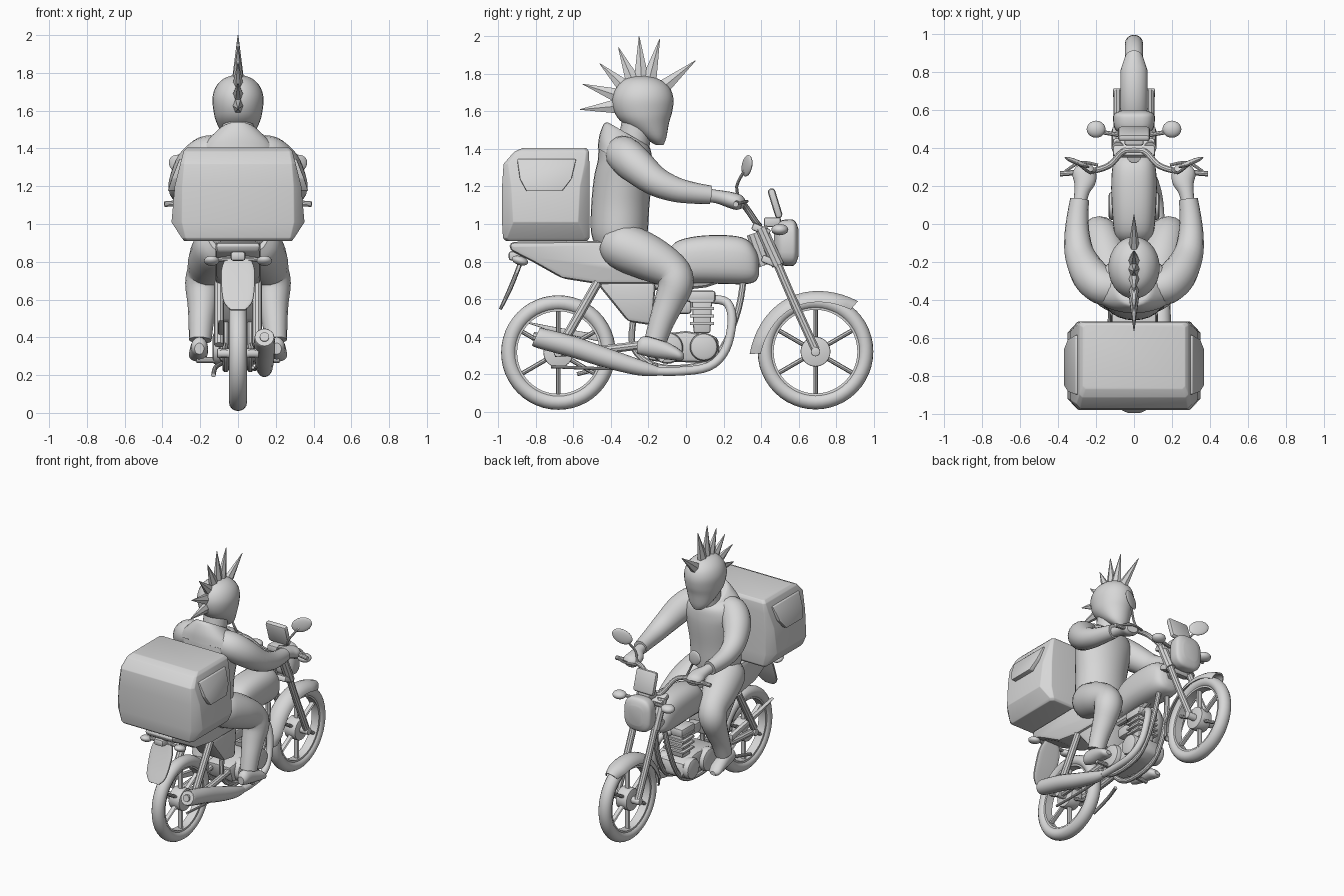
import bpy, bmesh, math
from mathutils import Vector, Matrix, Euler

grey = bpy.data.materials.new("plain_grey")
grey.diffuse_color = (0.68, 0.68, 0.68, 1)


def finish(name, bm, bevel=0, segs=2):
    bmesh.ops.recalc_face_normals(bm, faces=bm.faces)
    if bevel:
        edges = [e for e in bm.edges if e.calc_face_angle(0) > 0.3]
        bmesh.ops.bevel(bm, geom=edges, offset=bevel, segments=segs, profile=0.5, affect='EDGES')
    me = bpy.data.meshes.new(name)
    bm.to_mesh(me)
    bm.free()
    me.materials.append(grey)
    ob = bpy.data.objects.new(name, me)
    bpy.context.collection.objects.link(ob)


def rings(name, loops, bevel=0, closed=False):
    """Bridge a list of equal-length point loops into a solid."""
    bm = bmesh.new()
    vs = [[bm.verts.new(p) for p in loop] for loop in loops]
    n = len(vs[0])
    for a, b in list(zip(vs, vs[1:])) + ([(vs[-1], vs[0])] if closed else []):
        for i in range(n):
            bm.faces.new((a[i], a[(i + 1) % n], b[(i + 1) % n], b[i]))
    if not closed:
        bm.faces.new(vs[0])
        bm.faces.new(vs[-1])
    finish(name, bm, bevel)


def smooth_path(secs, steps):
    out = []
    for i in range(len(secs) - 1):
        p0, p1, p2, p3 = (secs[max(0, min(len(secs) - 1, i + k))] for k in (-1, 0, 1, 2))
        for s in range(steps):
            t = s / steps
            out.append([0.5 * (2 * b + (c - a) * t + (2 * a - 5 * b + 4 * c - d) * t * t
                               + (3 * b - a - 3 * c + d) * t ** 3) for a, b, c, d in zip(p0, p1, p2, p3)])
    return out + [list(secs[-1])]


def loft(name, secs, n=16, steps=4, axis=None, power=2.0):
    """Smooth body through sections (x, y, z, half width, half depth)."""
    secs = smooth_path([tuple(s) + ((s[3],) if len(s) == 4 else ()) for s in secs], steps)
    pts = [Vector(s[:3]) for s in secs]
    ref = Vector((1, 0, 0)) if abs((pts[-1] - pts[0]).normalized().x) < 0.75 else Vector((0, 0, 1))
    loops = []
    for i, s in enumerate(secs):
        t = (Vector(axis) if axis else pts[min(i + 1, len(pts) - 1)] - pts[max(i - 1, 0)]).normalized()
        u = (ref - t * ref.dot(t)).normalized()
        v = t.cross(u)
        loop = []
        for k in range(n):
            a = 2 * math.pi * k / n
            c, d = (math.copysign(abs(f) ** (2 / power), f) for f in (math.cos(a), math.sin(a)))
            loop.append(pts[i] + u * max(s[3], .002) * c + v * max(s[4], .002) * d)
        loops.append(loop)
    rings(name, loops)


def tube(name, pts, r, n=10):
    loft(name, [tuple(p) + (r,) for p in pts], n=n)


def prism(name, profile, half, bevel=0.0, x=0):
    """Side profile (y, z) extruded across x."""
    rings(name, [[(x + s * half, y, z) for y, z in profile] for s in (-1, 1)], bevel)


def box(name, c, size, bevel=0.01, rot=(0, 0, 0)):
    bm = bmesh.new()
    bmesh.ops.create_cube(bm, size=1)
    bmesh.ops.transform(bm, verts=bm.verts, matrix=Matrix.LocRotScale(Vector(c), Euler(rot), Vector(size)))
    finish(name, bm, bevel)


def ball(name, c, radii, rot=(0, 0, 0)):
    bm = bmesh.new()
    bmesh.ops.create_uvsphere(bm, u_segments=20, v_segments=12, radius=1)
    bmesh.ops.transform(bm, verts=bm.verts, matrix=Matrix.LocRotScale(Vector(c), Euler(rot), Vector(radii)))
    finish(name, bm)


def disc(name, c, r, half, n=24, bevel=0.006):
    prism(name, [(c[1] + r * math.cos(2 * math.pi * k / n), c[2] + r * math.sin(2 * math.pi * k / n))
                 for k in range(n)], half, bevel, c[0])


def lathe(name, c, profile, n=48):
    """Ring around an x axle from a closed (x, radius) profile."""
    rings(name, [[(x, c[0] + r * math.cos(2 * math.pi * k / n), c[1] + r * math.sin(2 * math.pi * k / n))
                  for x, r in profile] for k in range(n)], closed=True)


# Wheels
for label, c, R in (("rear", (-0.68, 0.315), 0.305), ("front", (0.69, 0.32), 0.308)):
    lathe(label + "_tyre", c, [(0.047 * math.cos(k * math.pi / 8), R - .042 + .042 * math.sin(k * math.pi / 8))
                               for k in range(16)])
    lathe(label + "_rim", c, [(-.03, R - .085), (.03, R - .085), (.033, R - .06), (-.033, R - .06)])
    disc(label + "_hub", (0, *c), 0.08, 0.045)
    disc(label + "_axle", (0, *c), 0.025, 0.11)
    for k in range(6):
        a = math.radians(90 + 60 * k)
        loft(label + "_spoke", [(0, c[0] + math.cos(a) * r, c[1] + math.sin(a) * r, .02, .012)
                                for r in (.06, .15, R - .075)], n=8)

# Front fender: curved shell wrapping over the tyre, flared at both ends
loops = []
for k in range(19):
    f = k / 18
    a = math.radians(182 - 132 * f)
    r0 = .322 + .03 * abs(2 * f - 1) ** 3
    w = .072 * (1 - .35 * max(0, abs(2 * f - 1) - .8) / .2)
    sec = [(sx * w * math.sin(b), r0 - drop * (1 - math.cos(b)) - th)
           for sx, drop, th, order in ((1, .06, 0, 1), (.9, .05, .01, -1))
           for b in [order * math.radians(q) for q in range(-90, 91, 20)]]
    loops.append([(x, .69 + r * math.cos(a), .32 + r * math.sin(a)) for x, r in sec])
rings("front_fender", loops)

# Fork, headlight and instruments
for s in (-1, 1):
    tube("fork_leg", [(s * .085, .42, .95), (s * .085, .55, .64), (s * .085, .69, .33)], .024)
    tube("fork_slider", [(s * .085, .40, .98), (s * .085, .44, .89), (s * .085, .49, .78)], .034)
    tube("front_signal_stalk", [(s * .08, .47, .96), (s * .2, .49, .97)], .012)
    ball("front_signal", (s * .2, .5, .97), (.05, .045, .03))
box("upper_fork_clamp", (0, .40, .97), (.22, .1, .04), rot=(-.4, 0, 0))
box("lower_fork_clamp", (0, .45, .8), (.22, .1, .04), rot=(-.4, 0, 0))
tube("head_tube", [(0, .36, .95), (0, .42, .78)], .04)
loft("headlight", [(0, .47, .9, .05, .07), (0, .50, .9, .1, .115), (0, .56, .9, .11, .125),
                   (0, .585, .9, .1, .11), (0, .6, .9, .06, .07)], axis=(0, 1, 0), power=3, n=24)
box("instrument_panel", (0, .475, 1.11), (.17, .04, .165), .018, (.3, 0, 0))
box("instrument_mount", (0, .46, 1.01), (.1, .09, .05))

# Handlebars and mirrors
for s in (-1, 1):
    tube("handlebar", [(0, .39, .99), (s * .06, .38, 1.0), (s * .13, .31, 1.1), (s * .22, .28, 1.12),
                       (s * .3, .275, 1.115)], .017)
    tube("grip", [(s * .2, .28, 1.12), (s * .39, .265, 1.105)], .015)
    tube("brake_lever", [(s * .19, .31, 1.12), (s * .28, .325, 1.12), (s * .36, .28, 1.11)], .008, 8)
    tube("mirror_stalk", [(s * .2, .29, 1.12), (s * .23, .27, 1.2), (s * .29, .315, 1.29)], .008, 8)
    ball("mirror", (s * .3, .325, 1.31), (.075, .014, .052), (0, s * -.45, s * .38))

# Tank, seat and bodywork
loft("fuel_tank", [(0, -.12, .74, .06, .07), (0, -.06, .79, .1, .11), (0, .06, .81, .115, .125),
                   (0, .22, .81, .12, .13), (0, .32, .80, .11, .12), (0, .37, .78, .085, .085),
                   (0, .39, .77, .04, .04)], axis=(0, 1, 0), power=2.6, n=28)
prism("seat", [(-.94, .905), (-.45, .91), (-.3, .8), (-.05, .8), (-.05, .68), (-.47, .68), (-.66, .71), (-.82, .8),
               (-.94, .86)], .12, .025)
prism("side_panel", [(-.48, .69), (-.16, .69), (-.18, .46), (-.31, .48)], .11, .025)
loft("number_plate", [(0, -.87, .83, .06, .014), (0, -.895, .76, .088, .012), (0, -.935, .66, .088, .012),
                      (0, -.97, .585, .075, .01), (0, -.99, .545, .04, .008)], power=4, n=20)
box("tail_light", (0, -.91, .83), (.08, .07, .05), .015)
for s in (-1, 1):
    tube("rear_signal_stalk", [(s * .02, -.88, .815), (s * .14, -.88, .81)], .012)
    ball("rear_signal", (s * .14, -.885, .805), (.04, .045, .024), (-.3, 0, 0))
    tube("rear_shock", [(s * .1, -.47, .69), (s * .1, -.66, .36)], .026)
    tube("swingarm", [(s * .075, -.7, .315), (s * .075, -.45, .33), (s * .07, -.2, .36)], .024)
    tube("frame_cradle", [(s * .03, .31, .74), (s * .05, .28, .55), (s * .06, .2, .35), (s * .065, .08, .25),
                          (s * .065, -.15, .24), (s * .065, -.28, .34), (s * .065, -.28, .5)], .018)
    tube("foot_peg", [(s * .05, -.13, .28), (s * .22, -.13, .28)], .015)
tube("frame_spine", [(0, .36, .82), (0, .1, .69), (0, -.3, .68)], .03)
prism("chain_guard", [(-.9, .49), (-.72, .455), (-.4, .40), (-.4, .36), (-.72, .43)], .015, .004, -.09)
tube("side_stand", [(-.09, -.3, .26), (-.12, -.42, .24), (-.13, -.58, .2)], .012)
tube("brake_rod", [(.1, -.15, .25), (.09, -.4, .23), (.08, -.72, .24)], .009)

# Engine
prism("crankcase", [(-.24, .4), (.0, .43), (.17, .4), (.18, .3), (.1, .26), (-.2, .27)], .1, .025)
for s in (-1, 1):
    disc("engine_cover", (s * .1, .095, .345), .075, .035, bevel=.02)
    disc("clutch_cover", (s * .1, -.1, .34), .085, .035, bevel=.02)
prism("cylinder", [(.04, .42), (.13, .42), (.14, .62), (.03, .62)], .065, .01)
for k in range(4):
    box("cooling_fin", (0, .085, .47 + k * .04), (.17, .13, .016), .003)
box("cylinder_head", (0, .08, .615), (.16, .155, .06), .015)
box("carburettor", (0, -.05, .56), (.08, .16, .08), .02)

# Exhaust
tube("exhaust_pipe", [(.03, .14, .6), (.06, .22, .58), (.09, .245, .48), (.11, .21, .33), (.13, .12, .24),
                      (.14, -.05, .215), (.14, -.24, .22)], .024, 14)
loft("muffler", [(.14, -.15, .215, .025), (.14, -.25, .235, .042), (.14, -.42, .285, .052), (.14, -.6, .345, .056),
                 (.14, -.77, .39, .055), (.14, -.80, .40, .05)])
tube("muffler_tip", [(.14, -.78, .395), (.14, -.815, .403)], .025)


# Delivery box: crisp at the top and bottom, with folded corners low on the sides
def box_ring(z, w, y0, y1, cx, cy):
    a, b = w - cx, cy
    return [(w, y0 + b, z), (w, y1 - b, z), (a, y1, z), (-a, y1, z), (-w, y1 - b, z), (-w, y0 + b, z),
            (-a, y0, z), (a, y0, z)]


rings("delivery_box", [box_ring(*r) for r in (
    (.91, .285, -.96, -.525, .02, .02), (.925, .297, -.975, -.515, .02, .02), (1.01, .352, -.98, -.515, .055, .06),
    (1.2, .335, -.98, -.515, .04, .05), (1.32, .305, -.972, -.515, .02, .025), (1.385, .288, -.915, -.517, .015, .015),
    (1.405, .27, -.87, -.53, .015, .015))], .004)
for s in (-1, 1):
    rings("box_flap", [[(s * (.31 - d), -.90, 1.345), (s * (.31 - d), -.585, 1.345), (s * (.352 - d), -.61, 1.24),
                        (s * (.372 - d), -.66, 1.175), (s * (.372 - d), -.85, 1.175), (s * (.352 - d), -.885, 1.24)]
                       for d in (0, .045)], .006)

# Rider torso, collar and limbs
loft("jacket", [(0, -.35, .86, .15, .12), (0, -.355, .95, .18, .15), (0, -.35, 1.1, .185, .155),
                (0, -.335, 1.25, .205, .155), (0, -.325, 1.34, .22, .145), (0, -.33, 1.41, .2, .135),
                (0, -.345, 1.45, .15, .1)], axis=(0, 0, 1), n=28)
loft("collar", [(0, -.345, 1.33, .225, .145), (0, -.335, 1.38, .205, .15), (0, -.325, 1.425, .165, .148),
                (0, -.312, 1.465, .12, .142), (0, -.306, 1.478, .1, .125)], axis=(0, .5, .86), n=28)
tube("neck", [(0, -.28, 1.42), (0, -.25, 1.58)], .085, 16)
for s in (-1, 1):
    loft("sleeve", [(s * .1, -.34, 1.38, .09), (s * .17, -.325, 1.365, .1), (s * .235, -.265, 1.31, .097),
                    (s * .285, -.165, 1.23, .08), (s * .3, -.06, 1.185, .067), (s * .297, .04, 1.165, .057),
                    (s * .287, .13, 1.155, .05)])
    loft("hand", [(s * .287, .1, 1.155, .035), (s * .275, .17, 1.145, .04, .036), (s * .26, .23, 1.13, .06, .042),
                  (s * .265, .28, 1.115, .06, .042), (s * .27, .305, 1.105, .04, .025)])
    loft("trouser_leg", [(s * .08, -.42, .92, .08), (s * .1, -.35, .885, .125), (s * .14, -.2, .82, .122),
                         (s * .17, -.08, .75, .1), (s * .185, -.055, .68, .095), (s * .188, -.09, .58, .08),
                         (s * .195, -.13, .48, .067), (s * .2, -.16, .385, .06)])
    loft("shoe", [(s * .205, -.26, .34, .025, .03), (s * .205, -.23, .35, .042, .05), (s * .205, -.16, .34, .047, .055),
                  (s * .21, -.07, .315, .05, .04), (s * .215, -.03, .3, .042, .028), (s * .215, -.01, .295, .02, .014)],
         axis=(0, 1, 0))

# Helmet and crest of spikes
loft("helmet", [(0, -.14, 1.42, .03, .02), (0, -.165, 1.46, .075, .06), (0, -.215, 1.54, .115, .125),
                (0, -.228, 1.6, .13, .155), (0, -.23, 1.67, .135, .163), (0, -.23, 1.73, .115, .14),
                (0, -.235, 1.772, .072, .09), (0, -.235, 1.79, .015, .02)], axis=(0, 0, 1), n=28)
centre = Vector((0, -.23, 1.64))
for y, z in ((.05, 1.87), (-.14, 1.985), (-.25, 2.0), (-.36, 1.94), (-.46, 1.855), (-.55, 1.745), (-.565, 1.61)):
    tip = Vector((0, y, z))
    base = centre + (tip - centre).normalized() * .12
    loft("hair_spike", [(*base, .032, .048), (*tip, .001, .001)], n=6, steps=1)

# Soft shading with crisp edges
bpy.ops.object.select_all(action='SELECT')
bpy.context.view_layer.objects.active = bpy.context.selected_objects[0]
bpy.ops.object.shade_smooth_by_angle(angle=math.radians(35))
